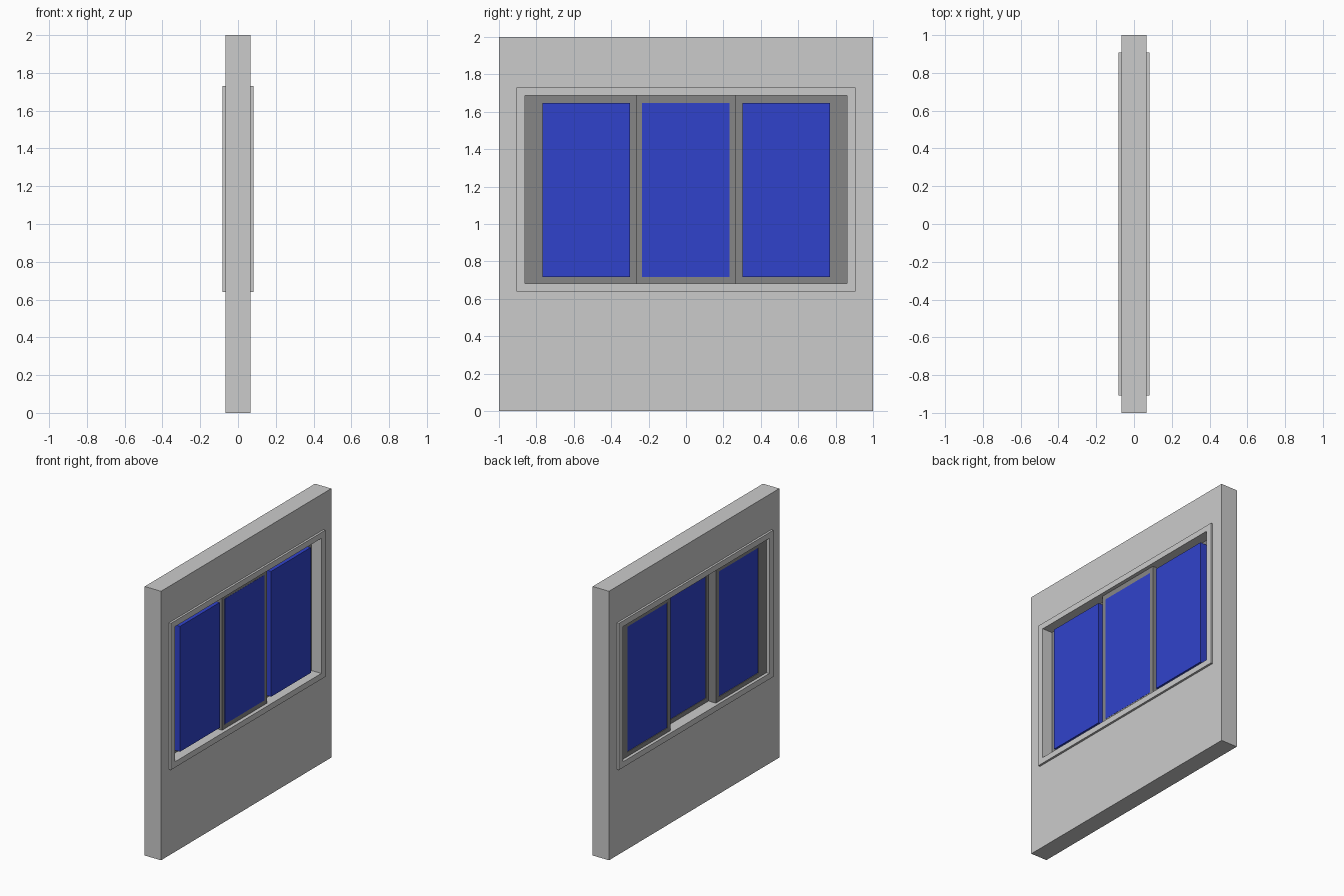
import bpy, bmesh

if "Cube" in bpy.data.objects:
    bpy.data.objects.remove(bpy.data.objects["Cube"])


def material(name, color):
    m = bpy.data.materials.new(name)
    m.diffuse_color = color
    m.use_nodes = True
    m.node_tree.nodes["Principled BSDF"].inputs["Base Color"].default_value = m.diffuse_color
    return m


DARK = material("dark_grey", (0.24, 0.24, 0.24, 1))
BLUE = material("blue_glass", (0.03, 0.055, 0.6, 1))


def finish(name, bm, mat):
    bmesh.ops.recalc_face_normals(bm, faces=bm.faces)
    me = bpy.data.meshes.new(name)
    bm.to_mesh(me)
    bm.free()
    ob = bpy.data.objects.new(name, me)
    bpy.context.collection.objects.link(ob)
    if mat:
        me.materials.append(mat)
    return ob


def rect(r):
    y0, y1, z0, z1 = r
    return [(y0, z0), (y1, z0), (y1, z1), (y0, z1)]


def frame(name, outer, inner, x0, x1, mat=None):
    """Rectangular ring in the YZ plane, extruded from x0 to x1."""
    bm = bmesh.new()
    loops = [[bm.verts.new((x, y, z)) for y, z in rect(r)]
             for r, x in ((outer, x0), (outer, x1), (inner, x1), (inner, x0))]
    for a, b in zip(loops, loops[1:] + loops[:1]):
        for i in range(4):
            j = (i + 1) % 4
            bm.faces.new((a[i], a[j], b[j], b[i]))
    return finish(name, bm, mat)


def box(name, r, x0, x1, mat=None):
    bm = bmesh.new()
    bmesh.ops.create_cube(bm, size=1)
    for v in bm.verts:
        v.co.x = x1 if v.co.x > 0 else x0
        v.co.y = r[1] if v.co.y > 0 else r[0]
        v.co.z = r[3] if v.co.z > 0 else r[2]
    return finish(name, bm, mat)


OPENING = (-0.86, 0.86, 0.683, 1.687)

# Wall with the window opening
frame("wall", (-1, 1, 0, 2), OPENING, -0.067, 0.067)

# Raised trim on both wall faces
for side, x0, x1 in (("outer", 0.067, 0.083), ("inner", -0.083, -0.067)):
    frame(side + "_trim", (-0.907, 0.907, 0.64, 1.73), OPENING, x0, x1)

# Sashes: the outer two run on the back track, the middle one on the front track
# name, y outer, y glass, frame x range, glass x range
SASHES = (
    ("left", (-0.86, -0.265), (-0.767, -0.30), (-0.06, 0.003), (-0.055, 0.06)),
    ("middle", (-0.265, 0.265), (-0.235, 0.233), (0.0, 0.055), (0.004, 0.056)),
    ("right", (0.265, 0.86), (0.303, 0.77), (-0.06, 0.003), (-0.055, 0.06)),
)
for name, yo, yg, xf, xg in SASHES:
    pane = (*yg, 0.716, 1.648)
    frame(name + "_sash", (*yo, 0.683, 1.687), pane, *xf, DARK)
    box(name + "_glass", pane, *xg, BLUE)
